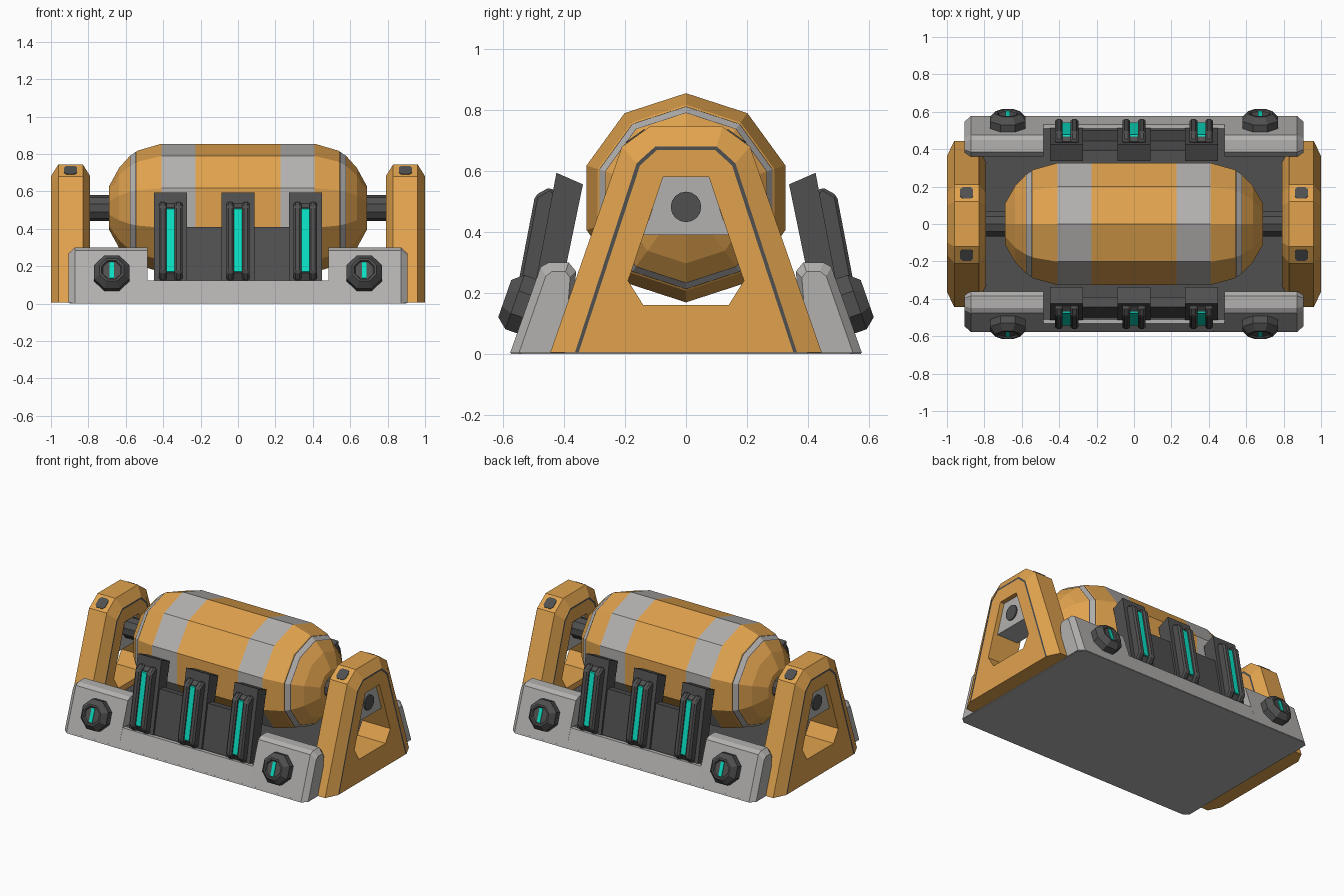
import bpy, bmesh, math
from mathutils import Vector

if "Cube" in bpy.data.objects:
    bpy.data.objects.remove(bpy.data.objects["Cube"])


def material(name, rgb):
    m = bpy.data.materials.new(name)
    m.diffuse_color = (*rgb, 1)
    m.use_nodes = True
    m.node_tree.nodes["Principled BSDF"].inputs["Base Color"].default_value = m.diffuse_color
    return m


ORANGE = material("orange paint", (0.75, 0.365, 0.076))
GREY = material("light grey metal", (0.45, 0.44, 0.432))
DARK = material("dark grey metal", (0.08, 0.08, 0.08))
TEAL = material("teal glow", (0.003, 0.74, 0.55))


def loft(name, loops, mats, caps=True, wrap=False, band_mats=None, bevel=0):
    """Skin a list of equal-length closed point loops into one object."""
    bm = bmesh.new()
    rings = [[bm.verts.new(p) for p in lp] for lp in loops]
    n = len(loops[0])
    for b in range(len(rings) if wrap else len(rings) - 1):
        r0, r1 = rings[b], rings[(b + 1) % len(rings)]
        for i in range(n):
            j = (i + 1) % n
            f = bm.faces.new((r0[i], r0[j], r1[j], r1[i]))
            f.material_index = band_mats[b] if band_mats else 0
    if caps and not wrap:
        bm.faces.new(rings[0])
        bm.faces.new(rings[-1])
    flat = [f for f in bm.faces if f.calc_area() < 1e-7]
    bmesh.ops.delete(bm, geom=flat, context='FACES_ONLY')
    bmesh.ops.recalc_face_normals(bm, faces=bm.faces[:])
    me = bpy.data.meshes.new(name)
    bm.to_mesh(me)
    bm.free()
    for m in mats:
        me.materials.append(m)
    ob = bpy.data.objects.new(name, me)
    bpy.context.collection.objects.link(ob)
    if bevel:
        mod = ob.modifiers.new("bevel", 'BEVEL')
        mod.width, mod.segments = bevel, 1
    return ob


def extrude(name, profile, x0, x1, mat, sy=1, bevel=0):
    """Extrude a y-z profile along x; sy = -1 mirrors it to the back."""
    return loft(name, [[(x, sy * y, z) for y, z in profile] for x in (x0, x1)],
                [mat], bevel=bevel)


def turned(name, pts, sides, cz, mats, band_mats=None):
    """Revolve (x, radius) pairs about the x axis at height cz."""
    loops = []
    for x, r in pts:
        loops.append([(x, r * math.sin(2 * math.pi * k / sides),
                       cz + r * math.cos(2 * math.pi * k / sides)) for k in range(sides)])
    return loft(name, loops, mats, band_mats=band_mats)


# Barrel with painted stripes and seam rings (0 orange, 1 grey, 2 dark)
half = [(0.69, 0.115), (0.635, 0.215), (0.578, 0.278), (0.574, 0.280), (0.549, 0.298),
        (0.545, 0.299), (0.54, 0.305), (0.41, 0.343), (0.227, 0.343)]
half_mats = [0, 0, 2, 1, 2, 0, 0, 1]
turned("barrel", [(-x, r) for x, r in half] + half[::-1], 10, 0.512,
       [ORANGE, GREY, DARK], half_mats + [0] + half_mats[::-1])

# Base plate and raised floor
extrude("base_floor", [(-0.555, 0.01), (-0.513, 0.122), (0.513, 0.122), (0.555, 0.01)],
        -0.84, 0.84, DARK)
plate = [(-0.90, -0.54), (-0.87, -0.574), (0.87, -0.574), (0.90, -0.54),
         (0.90, 0.54), (0.87, 0.574), (-0.87, 0.574), (-0.90, 0.54)]
loft("base_plate", [[(x, y, z) for x, y in plate] for z in (0, 0.012)], [GREY])

# A-shaped end frames: matched half profiles (y, z), mirrored into six-point loops
OUTER = [(0.445, 0.005), (0.21, 0.68), (0.12, 0.745)]
INSET = [(0.364, 0.005), (0.162, 0.625), (0.10, 0.681)]
LINE = [(0.352, 0.005), (0.151, 0.618), (0.095, 0.669)]
HOLE = [(0.14, 0.16), (0.19, 0.24), (0.075, 0.58)]
CHAIN = [(1.0, HOLE), (1.0, LINE), (1.0, INSET), (0.96, OUTER),
         (0.83, OUTER), (0.79, INSET), (0.79, LINE), (0.79, HOLE)]

for sx, side in ((-1, "left"), (1, "right")):
    loops = [[(sx * x, -y, z) for y, z in h] + [(sx * x, y, z) for y, z in h[::-1]]
             for x, h in CHAIN]
    loft(side + "_end_frame", loops, [ORANGE, DARK], wrap=True,
         band_mats=[0, 1, 0, 0, 0, 1, 0, 0])
    # bearing plate, hub and axle
    extrude(side + "_bearing_plate",
            [(-0.139, 0.39), (-0.075, 0.58), (0.075, 0.58), (0.139, 0.39)],
            sx * 0.81, sx * 0.97, GREY)
    turned(side + "_hub_cap", [(sx * 0.95, 0.05), (sx * 0.978, 0.05)], 16, 0.482, [DARK])
    turned(side + "_axle", [(sx * 0.67, 0.069), (sx * 0.83, 0.069)], 10, 0.512, [DARK])
    # small pads on the sloping shoulders
    for sy, end in ((-1, "front"), (1, "back")):
        c = Vector((sx * 0.895, sy * 0.165, 0.7125))
        t = Vector((0, sy * 0.81, -0.585))
        n = Vector((0, sy * 0.585, 0.81))
        octagon = [(-0.035, -0.022), (-0.022, -0.037), (0.022, -0.037), (0.035, -0.022),
                   (0.035, 0.022), (0.022, 0.037), (-0.022, 0.037), (-0.035, 0.022)]
        loft(f"{side}_{end}_shoulder_pad",
             [[c + Vector((a, 0, 0)) + t * b + n * h for a, b in octagon]
              for h in (-0.002, 0.004)], [DARK])

# Profiles of the leaning side parts (front side, y-z)
RAIL = [(-0.577, 0.003), (-0.477, 0.285), (-0.45, 0.30), (-0.385, 0.30), (-0.36, 0.27), (-0.39, 0.003)]
RAIL_END = [(-0.548, 0.003), (-0.46, 0.255), (-0.44, 0.27), (-0.395, 0.27), (-0.38, 0.25), (-0.40, 0.003)]
RAIL_MID = [(-0.577, 0.003), (-0.533, 0.125), (-0.512, 0.125), (-0.55, 0.003)]
PANEL = [(-0.502, 0.115), (-0.445, 0.41), (-0.39, 0.40), (-0.43, 0.115)]
BACKING = [(-0.515, 0.12), (-0.425, 0.594), (-0.338, 0.556), (-0.428, 0.12)]
FLANK = [(-0.53, 0.125), (-0.562, 0.17), (-0.495, 0.52), (-0.445, 0.548), (-0.40, 0.50), (-0.47, 0.125)]
CORE = [(-0.515, 0.125), (-0.535, 0.165), (-0.468, 0.515), (-0.44, 0.535), (-0.40, 0.50), (-0.47, 0.125)]
LIGHT = [(-0.542, 0.172), (-0.478, 0.507), (-0.448, 0.517), (-0.515, 0.165)]

for sy, end in ((1, "front"), (-1, "back")):
    extrude(end + "_rail_middle", RAIL_MID, -0.487, 0.487, GREY, sy)
    extrude(end + "_side_panel", PANEL, -0.445, 0.445, DARK, sy)

    # fins with a glowing strip between two ribs
    for k, cx in enumerate((-0.36, 0, 0.36), 1):
        nm = f"{end}_fin_{k}"
        extrude(nm + "_backing", BACKING, cx - 0.088, cx + 0.088, DARK, sy)
        extrude(nm + "_core", CORE, cx - 0.03, cx + 0.03, DARK, sy)
        extrude(nm + "_light", LIGHT, cx - 0.024, cx + 0.024, TEAL, sy)
        for s in (-1, 1):
            extrude(f"{nm}_rib_{'left' if s < 0 else 'right'}", FLANK,
                    cx + s * 0.021, cx + s * 0.062, DARK, sy, 0.01)

    for sx, side in ((-1, "left"), (1, "right")):
        nm = f"{end}_{side}"
        # raised rail block with chamfered outer end
        loft(nm + "_rail_block",
             [[(sx * x, sy * y, z) for y, z in prof]
              for x, prof in ((0.485, RAIL), (0.872, RAIL), (0.905, RAIL_END))], [GREY])
        # octagonal bolt with a glowing slot, square to the leaning rail
        c = Vector((sx * 0.675, sy * -0.519, 0.155))
        n = Vector((0, sy * -0.944, 0.33))
        t = Vector((0, sy * 0.33, 0.944))
        ex = Vector((1, 0, 0))
        rings = []
        for r, h in ((0.102, -0.02), (0.102, 0.045), (0.07, 0.08), (0.058, 0.08), (0.052, 0.07)):
            angles = [math.pi / 8 + k * math.pi / 4 for k in range(8)]
            rings.append([c + ex * (r * math.cos(a)) + t * (r * math.sin(a)) + n * h
                          for a in angles])
        loft(nm + "_bolt", rings, [DARK])
        slot = [(-0.012, -0.045), (0.012, -0.045), (0.012, 0.045), (-0.012, 0.045)]
        loft(nm + "_bolt_light", [[c + ex * a + t * b + n * h for a, b in slot]
                                  for h in (0.06, 0.075)], [TEAL])
